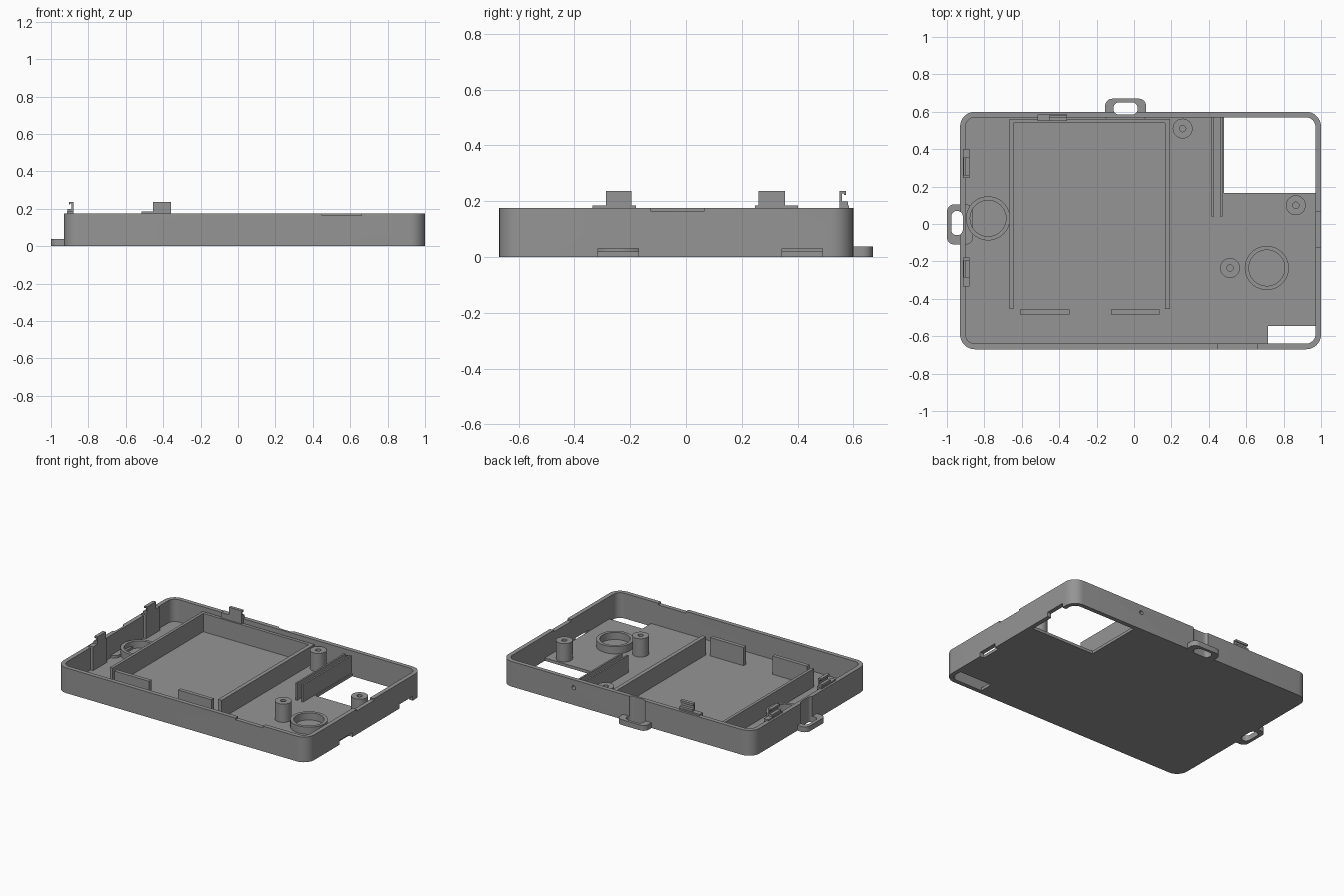
import bpy, bmesh, math
from mathutils import Matrix

if "Cube" in bpy.data.objects:
    bpy.data.objects.remove(bpy.data.objects["Cube"])

mat = bpy.data.materials.new("mid grey")
mat.diffuse_color = (0.3, 0.3, 0.3, 1)
mat.use_nodes = True
mat.node_tree.nodes["Principled BSDF"].inputs["Base Color"].default_value = mat.diffuse_color

FLOOR, RIM = 0.02, 0.175


def rounded(x0, x1, y0, y1, r=0.0, n=8):
    """Counter-clockwise rounded rectangle outline."""
    if r == 0:
        return [(x0, y0), (x1, y0), (x1, y1), (x0, y1)]
    pts = []
    for i, (cx, cy) in enumerate([(x1 - r, y1 - r), (x0 + r, y1 - r),
                                  (x0 + r, y0 + r), (x1 - r, y0 + r)]):
        for k in range(n + 1):
            a = math.pi / 2 * (i + k / n)
            pts.append((cx + r * math.cos(a), cy + r * math.sin(a)))
    return pts


def circle(cx, cy, r, n=40):
    return [(cx + r * math.cos(2 * math.pi * k / n),
             cy + r * math.sin(2 * math.pi * k / n)) for k in range(n)]


def finish(name, bm):
    bmesh.ops.recalc_face_normals(bm, faces=bm.faces)
    me = bpy.data.meshes.new(name)
    bm.to_mesh(me)
    bm.free()
    me.materials.append(mat)
    ob = bpy.data.objects.new(name, me)
    bpy.context.collection.objects.link(ob)
    return ob


def prism(name, pts, z0, z1, matrix=None):
    bm = bmesh.new()
    lo = [bm.verts.new((x, y, z0)) for x, y in pts]
    hi = [bm.verts.new((x, y, z1)) for x, y in pts]
    n = len(pts)
    bm.faces.new(lo)
    bm.faces.new(hi)
    for i in range(n):
        j = (i + 1) % n
        bm.faces.new((lo[i], lo[j], hi[j], hi[i]))
    if matrix:
        bm.transform(matrix)
    return finish(name, bm)


def tube(name, outer, inner, z0, z1):
    """Ring between two outlines with equal point counts."""
    bm = bmesh.new()
    loops = [[bm.verts.new((x, y, z)) for x, y in p]
             for p, z in ((outer, z0), (outer, z1), (inner, z1), (inner, z0))]
    n = len(outer)
    for a in range(4):
        p, q = loops[a], loops[(a + 1) % 4]
        for i in range(n):
            j = (i + 1) % n
            bm.faces.new((p[i], p[j], q[j], q[i]))
    return finish(name, bm)


def box(name, x0, x1, y0, y1, z0, z1):
    return prism(name, rounded(x0, x1, y0, y1), z0, z1)


def cut(ob, *cutters):
    for c in cutters:
        m = ob.modifiers.new("cut", "BOOLEAN")
        m.operation, m.solver, m.object = "DIFFERENCE", "EXACT", c
        bpy.context.view_layer.objects.active = ob
        bpy.ops.object.modifier_apply(modifier=m.name)
        bpy.data.objects.remove(c)


# Outer wall of the tray
inner = rounded(-0.90, 0.97, -0.64, 0.57, 0.05)
wall = tube("outer_wall", rounded(-0.93, 1.0, -0.67, 0.60, 0.08), inner, 0, RIM)

# Strap grooves, rim notches, lower notches and the round side hole
back_slot = (-0.11, 0.02, 0.585, 0.65, 0.03)
left_slot = (-0.977, -0.915, -0.06, 0.07, 0.03)
cut(wall,
    prism("slot", rounded(*back_slot), -0.1, 0.3),
    prism("slot", rounded(*left_slot), -0.1, 0.3),
    box("notch", 0.45, 0.66, -0.72, -0.6, 0.163, 0.3),
    box("notch", 0.9, 1.1, -0.125, 0.065, 0.163, 0.3),
    box("notch", 0.9, 1.1, -0.315, -0.17, -0.1, 0.03),
    box("notch", 0.9, 1.1, 0.345, 0.49, -0.1, 0.03),
    prism("hole", circle(0.443, 0.12, 0.014, 20), -0.7, -0.5,
          Matrix.Rotation(math.pi / 2, 4, "X")))

# Floor with its two openings
floor = prism("floor", inner, 0, FLOOR)
cut(floor,
    box("opening", 0.48, 1.1, 0.165, 0.7, -0.1, 0.1),
    box("opening", 0.717, 1.1, -0.75, -0.545, -0.1, 0.1))

# Strap lugs
lug = prism("back_lug", rounded(-0.155, 0.065, 0.545, 0.67, 0.04), 0, 0.037)
cut(lug, prism("slot", rounded(*back_slot), -0.1, 0.3))
lug = prism("left_lug", rounded(-1.0, -0.86, -0.11, 0.105, 0.04), 0, 0.037)
cut(lug, prism("slot", rounded(*left_slot), -0.1, 0.3))

# Three-sided compartment fence
prism("compartment_fence",
      [(-0.665, -0.455), (-0.645, -0.455), (-0.645, 0.54), (0.165, 0.54),
       (0.165, -0.455), (0.193, -0.455), (0.193, 0.562), (-0.665, 0.562)],
      FLOOR, 0.147)

# Front stop plates and thin twin ribs
for x0, x1 in ((-0.61, -0.345), (-0.122, 0.135)):
    box("stop_plate", x0, x1, -0.485, -0.458, FLOOR, 0.147)
for x in (0.415, 0.46):
    box("thin_rib", x, x + 0.012, 0.04, 0.571, FLOOR, 0.14)

# Screw posts and round seats
for x, y in ((0.26, 0.51), (0.865, 0.10), (0.513, -0.235)):
    tube("screw_post", circle(x, y, 0.053), circle(x, y, 0.017), FLOOR, 0.147)
for x, y in ((-0.78, 0.03), (0.71, -0.235)):
    tube("round_seat", circle(x, y, 0.118), circle(x, y, 0.096), FLOOR, 0.07)

# Snap clips: backing panel plus a hooked tongue (profile: inward distance, height)
hook = [(0.004, 0.185), (0.035, 0.185), (0.035, 0.237), (0.012, 0.237),
        (0.012, 0.222), (0.018, 0.222), (0.018, 0.228), (0.025, 0.228),
        (0.025, 0.2), (0.004, 0.2)]
to_left = Matrix(((1, 0, 0, -0.915), (0, 0, 1, 0), (0, 1, 0, 0), (0, 0, 0, 1)))
to_back = Matrix(((0, 0, 1, 0), (-1, 0, 0, 0.585), (0, 1, 0, 0), (0, 0, 0, 1)))
for a0, a1, h0, h1, m in ((-0.335, -0.18, -0.287, -0.195, to_left),
                          (0.247, 0.402, 0.26, 0.355, to_left),
                          (-0.515, -0.358, -0.455, -0.358, to_back)):
    prism("clip_panel", rounded(0, 0.035, FLOOR, 0.185), a0, a1, m)
    prism("clip_hook", hook, h0, h1, m)

# Smooth the round parts, keep hard edges
bpy.ops.object.select_all(action="SELECT")
bpy.context.view_layer.objects.active = wall
bpy.ops.object.shade_smooth_by_angle(angle=math.radians(30))
